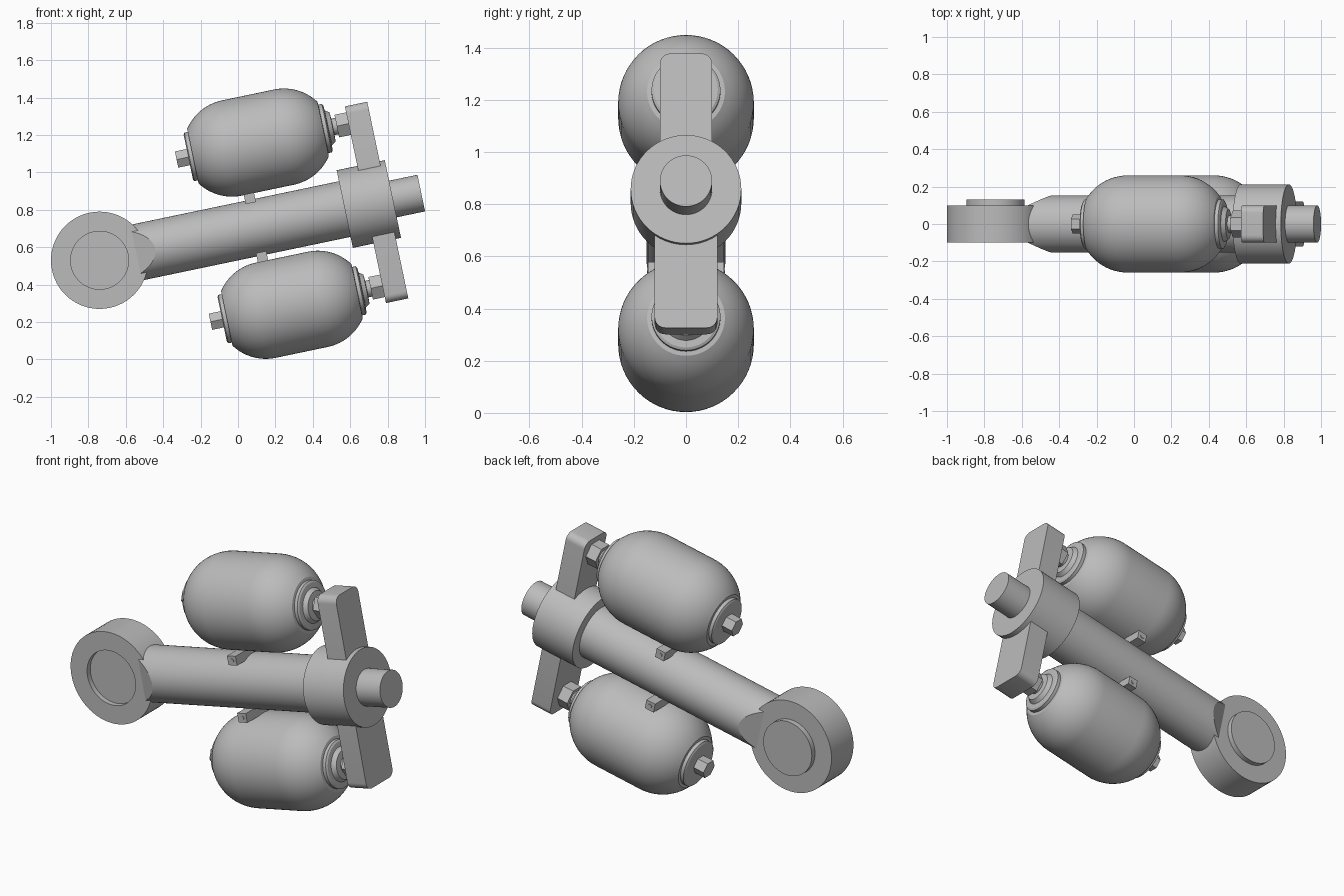
import bpy, bmesh, math
from mathutils import Matrix, Vector

cube = bpy.data.objects.get("Cube")
if cube:
    bpy.data.objects.remove(cube, do_unlink=True)

# Local frame: x runs along the strut from the eye centre, z is across it
TILT = math.radians(11.8)
FRAME = Matrix.Translation((-0.74, 0, 0.53)) @ Matrix.Rotation(-TILT, 4, 'Y')

steel = bpy.data.materials.new("steel_grey")
steel.use_nodes = True
GREY = (0.5, 0.5, 0.5, 1)
steel.diffuse_color = GREY
steel.node_tree.nodes["Principled BSDF"].inputs["Base Color"].default_value = GREY


def finish(name, bm, smooth=True):
    """Turn a bmesh in the strut frame into a named object."""
    bmesh.ops.recalc_face_normals(bm, faces=bm.faces)
    mesh = bpy.data.meshes.new(name)
    bm.to_mesh(mesh)
    bm.free()
    mesh.materials.append(steel)
    ob = bpy.data.objects.new(name, mesh)
    bpy.context.collection.objects.link(ob)
    ob.matrix_world = FRAME
    if smooth:
        bpy.ops.object.select_all(action='DESELECT')
        ob.select_set(True)
        bpy.context.view_layer.objects.active = ob
        bpy.ops.object.shade_smooth_by_angle(angle=math.radians(25))
    return ob


def lathe(profile, axis='X', z=0, sides=64):
    """Revolve (distance, radius) points about the x or y axis at height z."""
    bm = bmesh.new()
    def place(d, r):
        return Vector((d, r, z)) if axis == 'X' else Vector((r, d, z))
    vs = [bm.verts.new(place(d, r)) for d, r in profile]
    es = [bm.edges.new(p) for p in zip(vs, vs[1:])]
    bmesh.ops.spin(bm, geom=vs + es, cent=(0, 0, z), steps=sides, angle=math.tau,
                   axis=(1, 0, 0) if axis == 'X' else (0, 1, 0))
    bmesh.ops.remove_doubles(bm, verts=bm.verts, dist=1e-5)
    return bm


def rod(x0, x1, r, z=0, sides=64):
    return lathe([(x0, 0), (x0, r), (x1, r), (x1, 0)], z=z, sides=sides)


def block(lo, hi):
    lo, hi = Vector(lo), Vector(hi)
    bm = bmesh.new()
    bmesh.ops.create_cube(bm, size=1, matrix=Matrix.Translation((lo + hi) / 2)
                          @ Matrix.Diagonal((*(hi - lo), 1)))
    return bm


# Eye with its bearing pin set toward the back
finish("mounting_eye", lathe([(-0.07, 0), (-0.07, 0.155), (-0.1, 0.155), (-0.1, 0.26),
                              (0.1, 0.26), (0.1, 0.155), (0.13, 0.155), (0.13, 0)], axis='Y'))

# Barrel, with its eye end cut to a wedge
barrel = rod(0.18, 1.36, 0.152)
for side in (-1, 1):
    cut = bmesh.ops.bisect_plane(
        barrel, geom=barrel.verts[:] + barrel.edges[:] + barrel.faces[:],
        plane_co=(0.2, 0.1 * side, 0), plane_no=(-0.5, side, 0), clear_outer=True)
    rim = [e for e in cut["geom_cut"] if isinstance(e, bmesh.types.BMEdge)]
    bmesh.ops.holes_fill(barrel, edges=rim)
finish("barrel", barrel)
finish("end_collar", rod(1.339, 1.602, 0.212))
finish("piston_rod", rod(1.58, 1.757, 0.1))

# Accumulator vessel outline: neck flanges around two round ends
R = 0.26
vessel = [(0.577, 0), (0.577, 0.122), (0.583, 0.132), (0.602, 0.132)]
for centre, start in ((0.815, 145), (1.1, 90)):
    for i in range(12):
        a = math.radians(start - 5 * i)
        vessel.append((centre + R * math.cos(a), R * math.sin(a)))
vessel += [(1.315, 0.132), (1.334, 0.132), (1.34, 0.122), (1.342, 0.095),
           (1.365, 0.08), (1.367, 0.045), (1.4, 0.045), (1.4, 0)]

for name, side, half in (("upper", 1, 0.1), ("lower", -1, 0.12)):
    z = 0.443 * side
    finish(name + "_accumulator", lathe(vessel, z=z))
    finish(name + "_valve_nut", rod(0.513, 0.59, 0.051, z, 6), False)
    finish(name + "_coupling_nut", rod(1.388, 1.46, 0.071, z, 6), False)

    # Arm carrying the vessel, with rounded outer corners
    tip = 0.537 * side
    arm = block((1.452, -half, min(0.1 * side, tip)), (1.574, half, max(0.1 * side, tip)))
    corners = [e for e in arm.edges
               if all(abs(v.co.z - tip) < 1e-4 for v in e.verts)
               and abs(e.verts[0].co.x - e.verts[1].co.x) > 0.05]
    bmesh.ops.bevel(arm, geom=corners, offset=0.04, segments=6, profile=0.5, affect='EDGES')
    finish(name + "_arm", arm)

    # Small clamp lug between vessel and barrel, with a screw at each end
    zc = 0.16 * side
    finish(name + "_clamp_lug", block((0.826, -0.145, zc - 0.026), (0.882, 0.145, zc + 0.026)), False)
    screw = lathe([(-0.149, 0), (-0.149, 0.012), (0.149, 0.012), (0.149, 0)], 'Y', zc, 16)
    bmesh.ops.translate(screw, verts=screw.verts, vec=(0.854, 0, 0))
    finish(name + "_lug_screw", screw)
